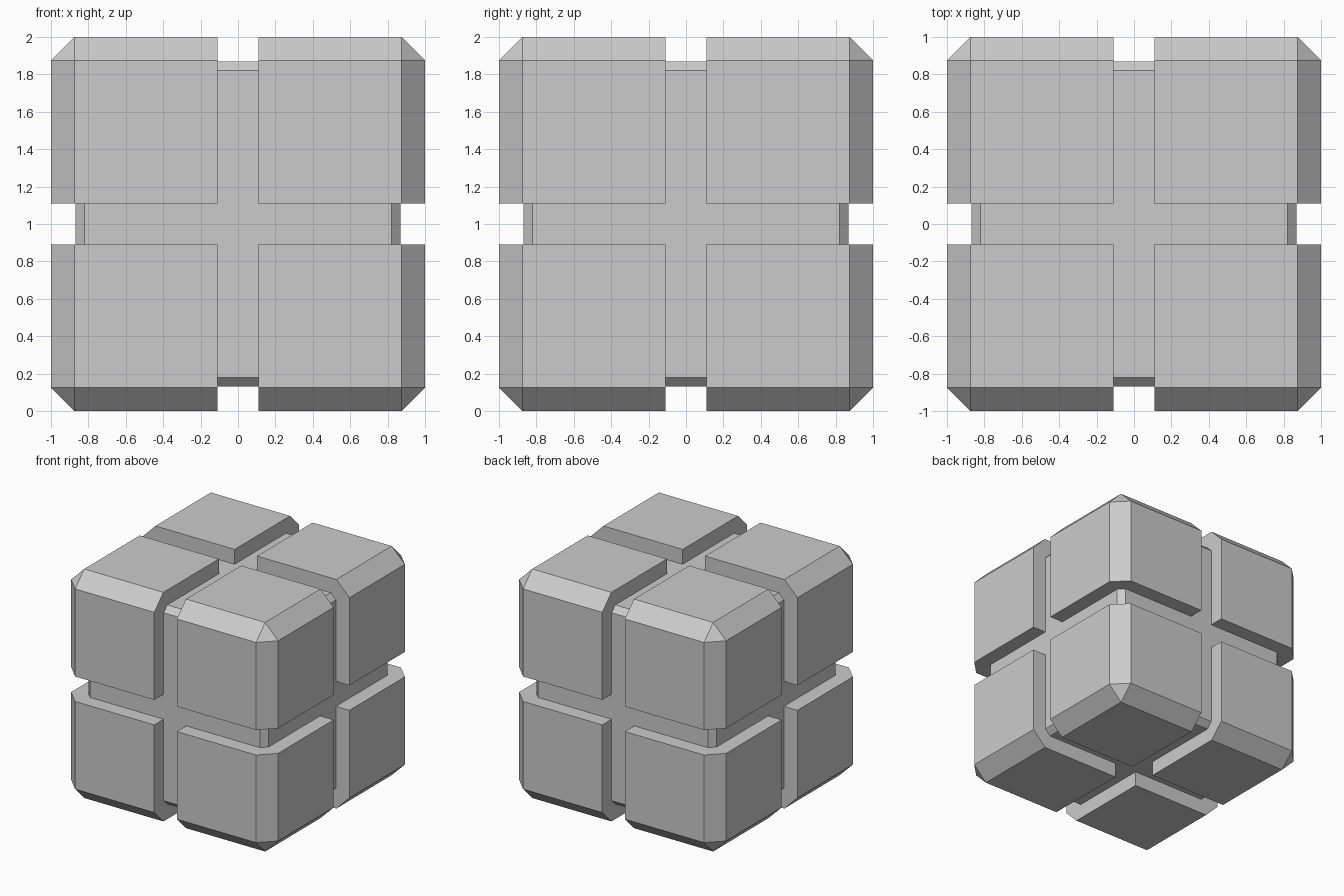
import bpy, bmesh
from mathutils import Vector

if "Cube" in bpy.data.objects:
    bpy.data.objects.remove(bpy.data.objects["Cube"])

GAP, BEVEL = 0.109, 0.126
CORE, CORE_BEVEL = 0.87, 0.05


def chamfered_box(name, lo, hi, bevel, pick):
    """Box spanning lo..hi on every axis, chamfering the edges chosen by pick."""
    bm = bmesh.new()
    bmesh.ops.create_cube(bm, size=hi - lo)
    bmesh.ops.translate(bm, verts=bm.verts, vec=Vector((1, 1, 1)) * (lo + hi) / 2)
    bmesh.ops.bevel(bm, geom=[e for e in bm.edges if pick(e)], offset=bevel,
                    offset_type='OFFSET', segments=1, affect='EDGES')
    mesh = bpy.data.meshes.new(name)
    bm.to_mesh(mesh)
    bm.free()
    obj = bpy.data.objects.new(name, mesh)
    obj.location.z = 1
    bpy.context.collection.objects.link(obj)
    return obj


# Inner core, chamfered all round
chamfered_box("core", -CORE, CORE, CORE_BEVEL, lambda e: True)

# Corner block, chamfered only on its three outer edges, mirrored to all eight corners
blocks = chamfered_box("corner_blocks", GAP, 1, BEVEL,
                       lambda e: any(min(v.co) > 0.99 for v in e.verts))
mirror = blocks.modifiers.new("mirror", 'MIRROR')
mirror.use_axis = (True, True, True)
mirror.use_mirror_merge = False
